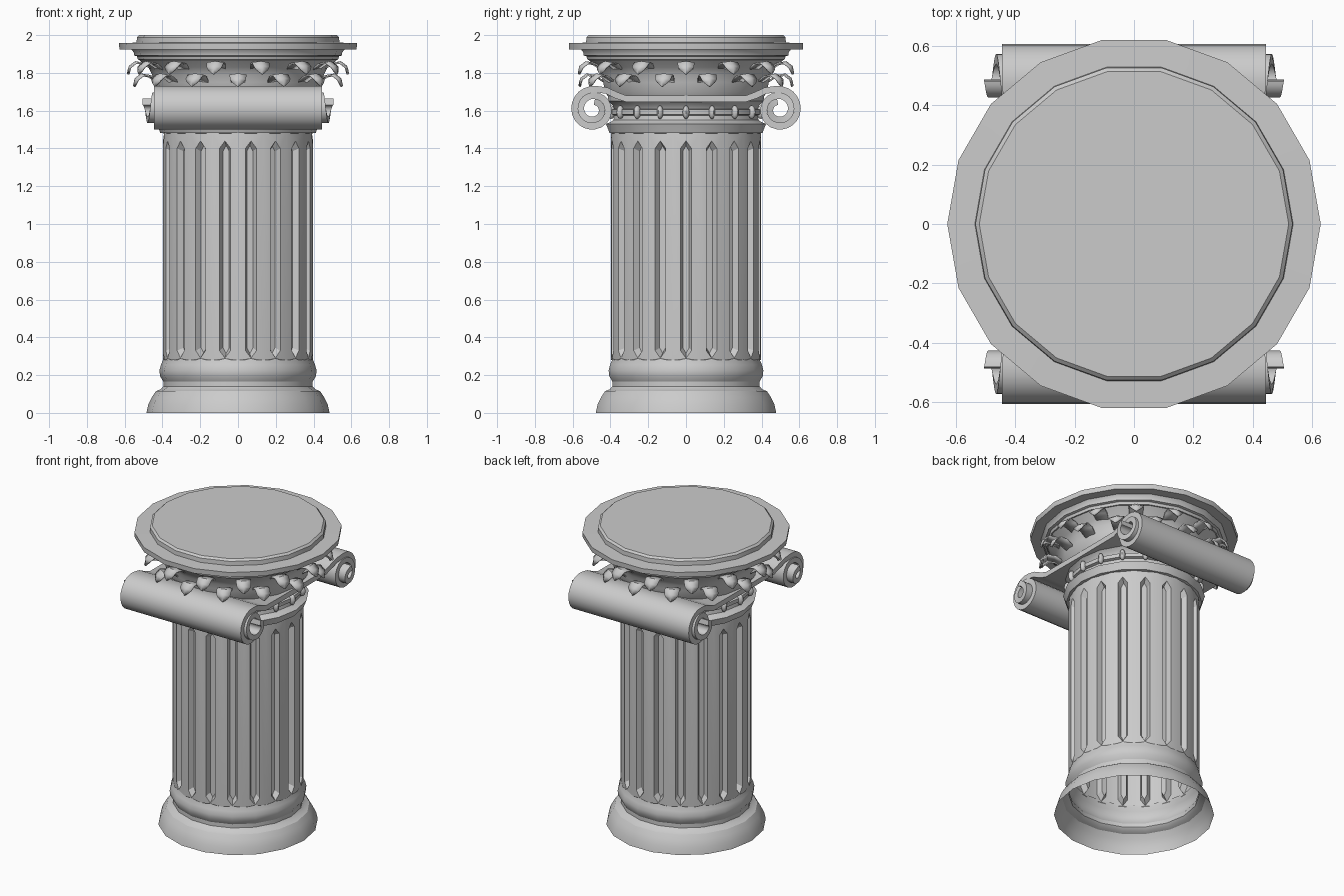
import bpy, bmesh, math
from mathutils import Vector, Matrix

cube = bpy.data.objects.get("Cube")
if cube:
    bpy.data.objects.remove(cube)

SIDES = 18
STEP = math.tau / SIDES

stone = bpy.data.materials.new("grey stone")
stone.use_nodes = True
stone.diffuse_color = (0.6, 0.6, 0.6, 1)
stone.node_tree.nodes["Principled BSDF"].inputs["Base Color"].default_value = (0.6, 0.6, 0.6, 1)


def polar(r, angle, z):
    return Vector((r * math.cos(angle), r * math.sin(angle), z))


def finish(name, bm, angle=30):
    bmesh.ops.remove_doubles(bm, verts=bm.verts, dist=0.0001)
    bmesh.ops.recalc_face_normals(bm, faces=bm.faces)
    mesh = bpy.data.meshes.new(name)
    bm.to_mesh(mesh)
    bm.free()
    mesh.materials.append(stone)
    obj = bpy.data.objects.new(name, mesh)
    bpy.context.collection.objects.link(obj)
    bpy.ops.object.select_all(action='DESELECT')
    obj.select_set(True)
    bpy.context.view_layer.objects.active = obj
    bpy.ops.object.shade_smooth_by_angle(angle=math.radians(angle))
    return obj


def lathe(name, profile, cap_top=False):
    bm = bmesh.new()
    rings = [[bm.verts.new(polar(r, i * STEP, z)) for i in range(SIDES)] for r, z in profile]
    for low, high in zip(rings, rings[1:]):
        for i in range(SIDES):
            j = (i + 1) % SIDES
            bm.faces.new((low[i], low[j], high[j], high[i]))
    if cap_top:
        bm.faces.new(rings[-1])
    return finish(name, bm)


# Open-bottomed base mouldings
lathe("base", [(0.485, 0), (0.475, 0.045), (0.455, 0.085), (0.435, 0.115), (0.41, 0.125),
               (0.395, 0.14), (0.395, 0.165), (0.413, 0.195), (0.416, 0.225),
               (0.408, 0.255), (0.397, 0.28), (0.395, 0.295)])


# Shaft with pointed sunken flutes
def fluted_shaft(r=0.397, depth=0.035, z0=0.28, z1=1.485):
    bm = bmesh.new()
    wide, narrow = STEP * 0.215, STEP * 0.13

    def hexagon(radius, half, low, high, point):
        return [(radius, 0, low), (radius, half, low + point), (radius, half, high - point),
                (radius, 0, high), (radius, -half, high - point), (radius, -half, low + point)]

    for i in range(SIDES):
        mid = i * STEP

        def vert(p):
            return bm.verts.new(polar(p[0], mid + p[1], p[2]))

        a, b, c, d = [vert((r, s * STEP / 2, z)) for s, z in ((-1, z0), (1, z0), (1, z1), (-1, z1))]
        rim = [vert(p) for p in hexagon(r, wide, 0.29, 1.44, 0.04)]
        floor = [vert(p) for p in hexagon(r - depth, narrow, 0.315, 1.415, 0.03)]
        for face in ((a, b, rim[0]), (b, rim[1], rim[0]), (b, c, rim[2], rim[1]),
                     (c, rim[3], rim[2]), (c, d, rim[3]), (d, rim[4], rim[3]),
                     (d, a, rim[5], rim[4]), (a, rim[0], rim[5]), floor):
            bm.faces.new(face)
        for k in range(6):
            n = (k + 1) % 6
            bm.faces.new((rim[k], rim[n], floor[n], floor[k]))
    return finish("fluted_shaft", bm, 25)


fluted_shaft()

# Collar under the scrolls, with a raised rail
lathe("collar", [(0.395, 1.48), (0.412, 1.483), (0.42, 1.505), (0.43, 1.53), (0.405, 1.54),
                 (0.39, 1.55), (0.385, 1.575), (0.403, 1.58), (0.403, 1.605),
                 (0.385, 1.61), (0.395, 1.63), (0.42, 1.65), (0.42, 1.68)])

# Beads around the collar
bm = bmesh.new()
for i in range(SIDES):
    place = (Matrix.Translation(polar(0.402, i * STEP, 1.592))
             @ Matrix.Rotation(i * STEP, 4, 'Z') @ Matrix.Diagonal((0.022, 0.018, 0.036, 1)))
    bmesh.ops.create_uvsphere(bm, u_segments=8, v_segments=6, radius=1, matrix=place)
finish("collar_beads", bm, 50)


# Scroll band: a sagging strip that rolls up at both ends
def scroll_band(thick=0.034, centre=(0.492, 1.607), turns=2.0, count=44):
    path = [(0, 1.662, 0.43), (0.32, 1.664, 0.43), (0.37, 1.682, 0.432), (0.42, 1.706, 0.44)]
    for k in range(count + 1):
        t = turns * k / count
        angle = math.radians(100) - t * math.tau
        radius = 0.108 - 0.034 * t
        half = 0.445 + max(0, t - 0.9) * 0.055
        path.append((centre[0] + radius * math.cos(angle), centre[1] + radius * math.sin(angle), half))
    bm = bmesh.new()
    sections = []
    for i, (y, z, half) in enumerate(path):
        before, after = path[max(i - 1, 0)], path[min(i + 1, len(path) - 1)]
        tangent = Vector((after[0] - before[0], after[1] - before[1])).normalized()
        side = Vector((-tangent.y, tangent.x)) * thick / 2
        if i == 0:
            side = Vector((0, thick / 2))
        outer, inner = (y + side.x, z + side.y), (y - side.x, z - side.y)
        sections.append([bm.verts.new(p) for p in
                         ((-half, *outer), (half, *outer), (half, *inner), (-half, *inner))])
    for one, two in zip(sections, sections[1:]):
        for k in range(4):
            n = (k + 1) % 4
            bm.faces.new((one[k], one[n], two[n], two[k]))
    bm.faces.new(sections[-1])
    obj = finish("scroll_band", bm, 35)
    mirror = obj.modifiers.new("both_ends", 'MIRROR')
    mirror.use_axis = (False, True, False)


scroll_band()

# Bell that carries the leaves, and the stepped top slab
lathe("bell", [(0.41, 1.66), (0.435, 1.70), (0.445, 1.75), (0.455, 1.79), (0.475, 1.83),
               (0.52, 1.865), (0.535, 1.885)])
lathe("top_slab", [(0.50, 1.865), (0.53, 1.87), (0.535, 1.888), (0.55, 1.892), (0.552, 1.908),
                   (0.565, 1.925), (0.628, 1.925), (0.63, 1.958), (0.537, 1.96),
                   (0.535, 1.988), (0.522, 2.0)], cap_top=True)


# Rings of curled, pointed leaves
def leaf_ring(name, drop, shrink, offset, number=14):
    rows = [(0.455, 1.825, 0.036), (0.50, 1.855, 0.044), (0.545, 1.862, 0.046),
            (0.577, 1.838, 0.042), (0.583, 1.82, 0.03), (0.588, 1.797, 0.002)]
    bm = bmesh.new()
    for i in range(number):
        angle = (i + offset) * math.tau / number
        turn = Matrix.Rotation(angle, 3, 'Z')
        grid = []
        for r, z, half in rows:
            r, z = r - shrink, z - drop
            grid.append([bm.verts.new(turn @ Vector(p)) for p in
                         ((r - 0.006, -half, z - 0.006), (r, 0, z), (r - 0.006, half, z - 0.006))])
        for one, two in zip(grid, grid[1:]):
            for k in range(2):
                bm.faces.new((one[k], one[k + 1], two[k + 1], two[k]))
    obj = finish(name, bm, 40)
    solid = obj.modifiers.new("leaf_thickness", 'SOLIDIFY')
    solid.thickness = 0.008


leaf_ring("upper_leaves", 0, 0, 0)
leaf_ring("lower_leaves", 0.065, 0.018, 0.5)
